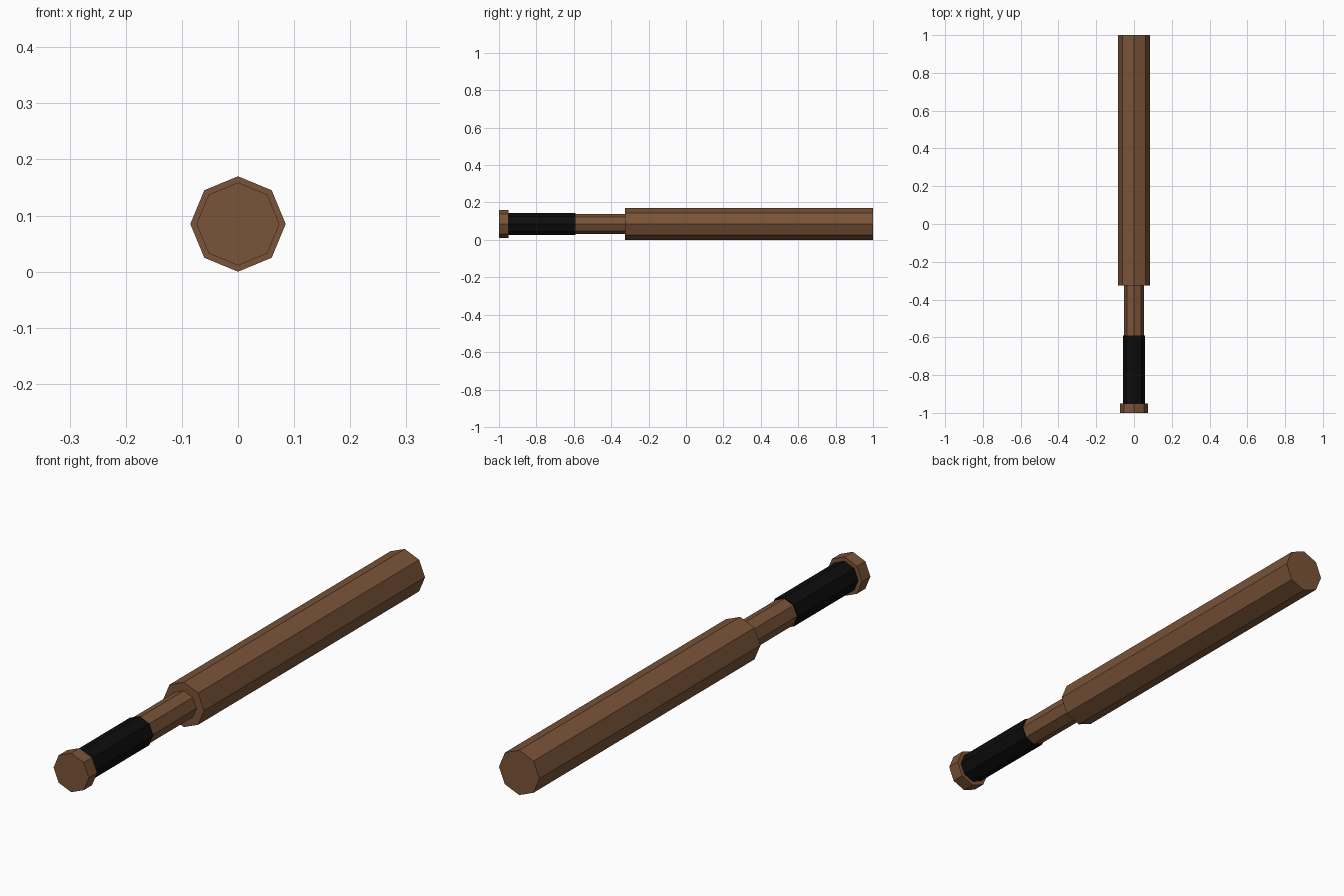
import bpy
import math
from mathutils import Matrix

if "Cube" in bpy.data.objects:
    bpy.data.objects.remove(bpy.data.objects["Cube"])

SIDES = 8
AXIS_Z = 0.085


def flat_material(name, rgb):
    mat = bpy.data.materials.new(name)
    mat.diffuse_color = (*rgb, 1.0)
    mat.use_nodes = True
    mat.node_tree.nodes["Principled BSDF"].inputs["Base Color"].default_value = mat.diffuse_color
    return mat


wood = flat_material("brown wood", (0.195, 0.088, 0.040))
wrap = flat_material("black wrap", (0.004, 0.004, 0.004))


def octagon_bar(name, y0, y1, radius, mat):
    """Eight-sided bar along y with a corner pointing straight up."""
    bpy.ops.mesh.primitive_cylinder_add(
        vertices=SIDES, radius=radius, depth=y1 - y0)
    ob = bpy.context.object
    ob.name = ob.data.name = name
    ob.data.transform(Matrix.Rotation(math.radians(90), 4, "X"))
    ob.location = (0, (y0 + y1) / 2, AXIS_Z)
    ob.data.materials.append(mat)
    return ob


# Thick striking end, thin shaft, wrapped handle and end knob
octagon_bar("barrel", -0.325, 1.0, 0.085, wood)
octagon_bar("shaft", -0.59, -0.325, 0.053, wood)
octagon_bar("grip", -0.95, -0.59, 0.058, wrap)
octagon_bar("knob", -1.0, -0.95, 0.074, wood)
